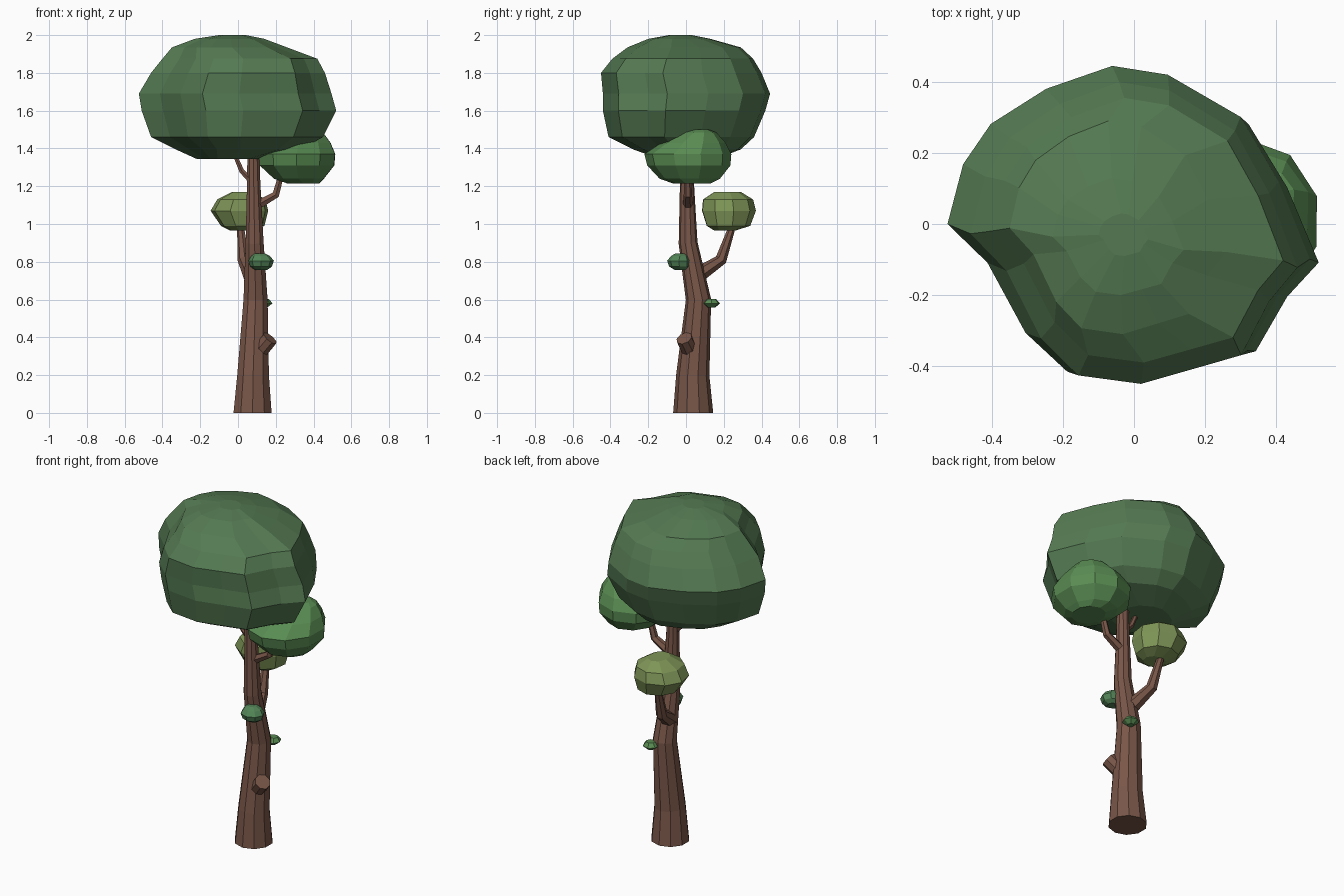
import bpy, math
from mathutils import Vector


def material(name, rgb):
    m = bpy.data.materials.new(name)
    m.diffuse_color = (*rgb, 1)
    return m


bark = material("bark", (0.19, 0.093, 0.065))
dark_green = material("dark_green", (0.09, 0.195, 0.085))
mid_green = material("mid_green", (0.10, 0.26, 0.085))
cool_green = material("cool_green", (0.085, 0.23, 0.095))
olive = material("olive", (0.21, 0.30, 0.095))


def loft(name, rings, mat):
    """Skin equal-length rings (bottom to top) and cap both ends."""
    n = len(rings[0])
    verts = [p for r in rings for p in r]
    faces = [tuple(reversed(range(n))),
             tuple(range(len(verts) - n, len(verts)))]
    for k in range(len(rings) - 1):
        for i in range(n):
            j = (i + 1) % n
            faces.append((k * n + i, k * n + j, k * n + n + j, k * n + n + i))
    me = bpy.data.meshes.new(name)
    me.from_pydata(verts, [], faces)
    me.materials.append(mat)
    ob = bpy.data.objects.new(name, me)
    bpy.context.collection.objects.link(ob)
    return ob


def tube(name, path, sides):
    """Tapered limb along (x, y, z, radius) points."""
    pts = [Vector(p[:3]) for p in path]
    rings = []
    for k, p in enumerate(path):
        d = pts[min(k + 1, len(pts) - 1)] - pts[max(k - 1, 0)]
        if k == 0 and p[2] == 0:
            d = Vector((0, 0, 1))
        q = Vector((0, 0, 1)).rotation_difference(d.normalized())
        rings.append([pts[k] + q @ Vector((p[3] * math.cos(a), p[3] * math.sin(a), 0))
                      for a in (2 * math.pi * (i + 0.5) / sides for i in range(sides))])
    return loft(name, rings, bark)


def foliage(name, outline, levels, mat):
    """Faceted clump: the plan outline fitted to (z, xmin, xmax, ymin, ymax) levels."""
    xs, ys = zip(*outline)
    rings = []
    for z, x0, x1, y0, y1 in levels:
        rings.append([(x0 + (x - min(xs)) / (max(xs) - min(xs)) * (x1 - x0),
                       y0 + (y - min(ys)) / (max(ys) - min(ys)) * (y1 - y0), z)
                      for x, y in outline])
    return loft(name, rings, mat)


def ngon(n, turn=0.0):
    return [(math.cos(2 * math.pi * i / n + turn), math.sin(2 * math.pi * i / n + turn))
            for i in range(n)]


# Trunk
tube("trunk", [(0.077, 0.038, 0, 0.106), (0.08, 0.036, 0.2, 0.088),
               (0.093, 0.066, 0.6, 0.067), (0.088, 0.011, 0.9, 0.05),
               (0.083, 0.005, 1.22, 0.037), (0.08, 0.0, 1.5, 0.03)], 10)

# Branches and cut stub
tube("cut_stub", [(0.09, 0.035, 0.30, 0.045), (0.17, -0.01, 0.395, 0.044)], 8)
tube("back_branch", [(0.075, 0.05, 0.72, 0.045), (0.03, 0.185, 0.81, 0.032),
                     (0.01, 0.26, 1.03, 0.016)], 7)
tube("right_branch", [(0.085, 0.01, 1.09, 0.028), (0.20, 0.01, 1.155, 0.022),
                      (0.24, 0.01, 1.30, 0.015)], 6)
tube("left_branch", [(0.08, 0.0, 1.22, 0.02), (0.02, 0.0, 1.28, 0.015),
                     (-0.04, 0.0, 1.42, 0.011)], 6)

# Main canopy
crown_plan = [(0.43, 0.12), (0.32, 0.305), (0.11, 0.425), (-0.05, 0.45),
              (-0.24, 0.385), (-0.40, 0.285), (-0.48, 0.17), (-0.525, 0.0),
              (-0.41, -0.11), (-0.30, -0.31), (-0.18, -0.42), (0.02, -0.445),
              (0.19, -0.40), (0.34, -0.36), (0.43, -0.20), (0.52, -0.10)]
foliage("canopy", crown_plan, [
    (1.345, -0.22, 0.12, -0.14, 0.16), (1.395, -0.33, 0.33, -0.28, 0.29),
    (1.46, -0.46, 0.45, -0.41, 0.36), (1.60, -0.51, 0.52, -0.44, 0.42),
    (1.69, -0.525, 0.495, -0.44, 0.445), (1.80, -0.46, 0.46, -0.45, 0.40),
    (1.875, -0.40, 0.42, -0.39, 0.355), (1.935, -0.35, 0.26, -0.31, 0.29),
    (1.98, -0.23, 0.14, -0.20, 0.13), (2.0, -0.10, 0.04, -0.09, 0.03)], dark_green)

# Lower clumps
foliage("right_clump", ngon(10, 0.3), [
    (1.215, 0.26, 0.43, -0.07, 0.13), (1.24, 0.19, 0.455, -0.14, 0.18),
    (1.31, 0.115, 0.51, -0.205, 0.235), (1.37, 0.11, 0.515, -0.22, 0.24),
    (1.43, 0.16, 0.49, -0.13, 0.21), (1.485, 0.27, 0.45, -0.02, 0.16),
    (1.50, 0.33, 0.42, 0.04, 0.12)], mid_green)
foliage("back_clump", ngon(9, 0.2), [
    (0.965, -0.04, 0.09, 0.15, 0.26), (0.99, -0.09, 0.14, 0.11, 0.34),
    (1.07, -0.145, 0.16, 0.085, 0.37), (1.13, -0.11, 0.145, 0.09, 0.355),
    (1.17, -0.03, 0.08, 0.15, 0.29)], olive)

# Small tufts on the trunk
foliage("front_tuft", ngon(8), [
    (0.757, 0.09, 0.155, -0.06, 0.0), (0.775, 0.065, 0.18, -0.09, 0.02),
    (0.805, 0.055, 0.19, -0.10, 0.025), (0.83, 0.07, 0.17, -0.08, 0.015),
    (0.845, 0.09, 0.14, -0.055, -0.005)], cool_green)
foliage("back_tuft", ngon(7), [
    (0.558, 0.12, 0.155, 0.115, 0.155), (0.58, 0.095, 0.182, 0.088, 0.18),
    (0.602, 0.115, 0.165, 0.11, 0.16)], mid_green)
